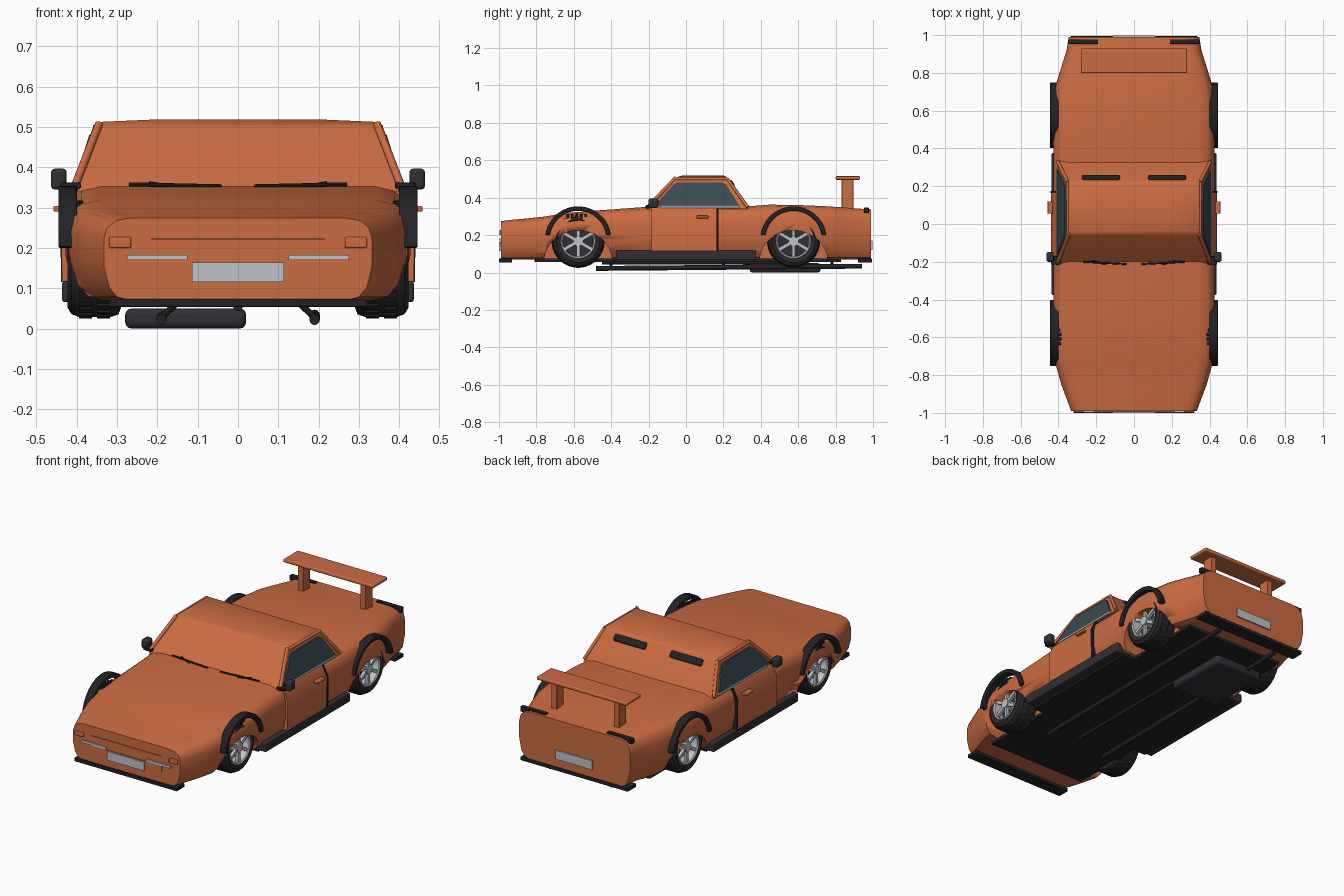
import bpy, bmesh
from math import sin, cos, pi, radians
from mathutils import Vector, Matrix

cube = bpy.data.objects.get("Cube")
if cube:
    bpy.data.objects.remove(cube, do_unlink=True)


def material(name, r, g, b):
    m = bpy.data.materials.new(name)
    m.use_nodes = True
    m.diffuse_color = (r, g, b, 1)
    m.node_tree.nodes["Principled BSDF"].inputs["Base Color"].default_value = (r, g, b, 1)
    return m


orange = material("orange paint", .60, .15, .055)
black = material("black trim", .016, .016, .019)
rubber = material("tyre rubber", .022, .022, .024)
charcoal = material("charcoal plastic", .03, .029, .036)
glass = material("dark glass", .04, .07, .085)
silver = material("silver", .52, .55, .58)


def add(name, bm, mat, mirror=False, bevel=0, y=0):
    bmesh.ops.recalc_face_normals(bm, faces=bm.faces)
    me = bpy.data.meshes.new(name)
    bm.to_mesh(me)
    bm.free()
    me.materials.append(mat)
    me.shade_smooth()
    me.set_sharp_from_angle(angle=radians(35))
    ob = bpy.data.objects.new(name, me)
    ob.location.y = y
    bpy.context.collection.objects.link(ob)
    if mirror:
        ob.modifiers.new("mirror", 'MIRROR')
    if bevel:
        b = ob.modifiers.new("bevel", 'BEVEL')
        b.width, b.segments = bevel, 3
    return ob


def box(bm, x, y, z, spin=None):
    # Box from three (low, high) ranges
    mid = Vector([(a + b) / 2 for a, b in (x, y, z)])
    size = [b - a for a, b in (x, y, z)]
    mat = Matrix.Translation(mid) @ Matrix.Diagonal((*size, 1))
    bmesh.ops.create_cube(bm, size=1, matrix=spin @ mat if spin else mat)


def block(name, x, y, z, mat, mirror=False, bevel=0):
    bm = bmesh.new()
    box(bm, x, y, z)
    return add(name, bm, mat, mirror, bevel)


def prism(bm, points, push):
    # Closed outline extruded along a vector
    low = [bm.verts.new(p) for p in points]
    high = [bm.verts.new(Vector(p) + Vector(push)) for p in points]
    skin(bm, [low, high])


def skin(bm, rings):
    # Bridge rings and cap both ends
    for a, b in zip(rings, rings[1:]):
        for i in range(len(a)):
            j = (i + 1) % len(a)
            bm.faces.new((a[i], a[j], b[j], b[i]))
    bm.faces.new(rings[0])
    bm.faces.new(rings[-1])


def tube(bm, a, b, r, sides=12):
    a, b = Vector(a), Vector(b)
    turn = (b - a).to_track_quat('Z', 'Y').to_matrix().to_4x4()
    bmesh.ops.create_cone(bm, cap_ends=True, segments=sides, radius1=r, radius2=r,
                          depth=(b - a).length, matrix=Matrix.Translation((a + b) / 2) @ turn)


def lathe(bm, profile, steps=40):
    # Ring of (x, radius) outlines around the wheel axle
    rings = [[bm.verts.new((x, r * cos(t), axle_z + r * sin(t))) for x, r in profile]
             for t in (2 * pi * k / steps for k in range(steps))]
    n = len(profile)
    for k in range(steps):
        a, b = rings[k], rings[(k + 1) % steps]
        for i in range(n):
            bm.faces.new((a[i], a[(i + 1) % n], b[(i + 1) % n], b[i]))


axle_z, axles = .167, (-.577, .575)

# Body shell: one rounded cross-section swept through (y, half width, top)
section = [(.80, 0), (.9, .04), (.96, .16), (1, .42), (1, .74), (.975, .88), (.91, .965), (.8, 1)]
stations = [(-.99, .333, .275), (-.93, .355, .282), (-.85, .385, .289), (-.75, .413, .3), (-.65, .426, .318),
            (-.5, .428, .33), (-.2, .426, .352), (.33, .426, .354), (.45, .428, .363), (.62, .428, .36),
            (.74, .413, .355), (.83, .385, .349), (.92, .357, .342), (.99, .346, .338)]
bm = bmesh.new()
rings = []
for y, w, top in stations:
    half = [(w * u, .07 + t * (top - .07)) for u, t in section]
    loop = half + [(-x, z) for x, z in reversed(half)]
    rings.append([bm.verts.new((x, y, z)) for x, z in loop])
skin(bm, rings)
body = add("body_shell", bm, orange)

# Wheel openings
bm = bmesh.new()
for y in axles:
    for s in (-1, 1):
        bmesh.ops.create_cone(bm, cap_ends=True, segments=48, radius1=.165, radius2=.165, depth=.25,
                              matrix=Matrix.Translation((s * .405, y, .06)) @ Matrix.Diagonal((1, 1.1, 1, 1))
                              @ Matrix.Rotation(pi / 2, 4, 'Y'))
cutter = add("wheel_opening_cutter", bm, orange)
cutter.hide_render = True
cutter.hide_set(True)
cut = body.modifiers.new("wheel openings", 'BOOLEAN')
cut.object, cut.operation, cut.solver = cutter, 'DIFFERENCE', 'EXACT'

# Cabin with pillars, side windows and sill strips
bm = bmesh.new()
tiers = [(.405, -.21, .335, .34), (.355, -.06, .228, .50), (.338, -.04, .212, .513), (.2, -.02, .2, .519)]
skin(bm, [[bm.verts.new(p) for p in ((w, a, z), (w, b, z), (-w, b, z), (-w, a, z))] for w, a, b, z in tiers])
add("cabin", bm, orange)
bm = bmesh.new()
tube(bm, (.345, -.055, .507), (.408, -.21, .345), .01)
tube(bm, (.35, .222, .5), (.404, .33, .35), .009)
tube(bm, (.35, -.055, .5), (.352, .222, .5), .008)
add("roof_pillars", bm, orange, True)


def side_x(z):
    return .408 - (z - .34) * .3125


bm = bmesh.new()
outline = [(-.165, .358), (-.13, .4), (-.065, .472), (-.045, .482), (.195, .482), (.215, .47), (.285, .358)]
prism(bm, [(side_x(z) - .004, y, z) for y, z in outline], (.009, 0, 0))
add("side_window", bm, glass, True)
block("window_sill_strip", (.39, .412), (-.14, .29), (.345, .358), silver, True, .003)

# Doors with rear seam and handle
door = [(.39, .115), (.437, .115), (.439, .285), (.412, .343), (.385, .343)]
bm = bmesh.new()
prism(bm, [(x, -.185, z) for x, z in door], (0, .35, 0))
add("door", bm, orange, True, .003)
bm = bmesh.new()
prism(bm, [(x + .002, .165, z) for x, z in door], (0, .01, 0))
add("door_seam", bm, black, True)
block("door_handle", (.43, .458), (.055, .12), (.29, .304), orange, True, .004)

# Sills, floor and bumper lips
block("side_sill", (.34, .436), (-.375, .375), (.066, .118), charcoal, True, .006)
block("floor_panel", (-.385, .385), (-.37, .37), (.055, .075), black)
block("floor_panel_ends", (-.31, .31), (-.81, .83), (.056, .074), black)
block("front_lip", (-.32, .32), (-1, -.93), (.054, .074), black, bevel=.003)
block("rear_lip", (-.335, .335), (.92, .995), (.054, .074), black, bevel=.003)

# Wheel arch flares
for y, end in zip(axles, ("front", "rear")):
    bm = bmesh.new()
    arc = [radians(8 + 164 * k / 24) for k in range(25)]
    skin(bm, [[bm.verts.new((x, r * cos(t), .178 + r * sin(t)))
               for x, r in ((.40, .152), (.445, .152), (.445, .176), (.40, .176))] for t in arc])
    add(end + "_arch_flare", bm, black, True, .004, y)

# Wheels: tyre with tread blocks, rim, spokes and brake disc
tyre = [(.30, .092), (.29, .115), (.297, .132), (.315, .138), (.395, .138), (.413, .131), (.423, .115), (.415, .092)]
rim = [(.31, .094), (.416, .094), (.42, .09), (.416, .083), (.36, .08), (.31, .08)]
for y, end in zip(axles, ("front", "rear")):
    bm = bmesh.new()
    lathe(bm, tyre)
    for k in range(30):
        for row, lean in ((.318, 0), (.362, .5)):
            spin = Matrix.Translation((0, 0, axle_z)) @ Matrix.Rotation(2 * pi * (k + lean) / 30, 4, 'X')
            box(bm, (row, row + .032), (-.009, .009), (.13, .1415), spin)
    add(end + "_tyre", bm, rubber, True, y=y)
    bm = bmesh.new()
    lathe(bm, rim)
    for k in range(6):
        spin = Matrix.Translation((0, 0, axle_z)) @ Matrix.Rotation(pi * k / 3, 4, 'X')
        box(bm, (.395, .412), (-.009, .009), (.01, .086), spin)
    tube(bm, (.37, 0, axle_z), (.418, 0, axle_z), .026, 24)
    add(end + "_rim", bm, silver, True, y=y)
    bm = bmesh.new()
    tube(bm, (.30, 0, axle_z), (.365, 0, axle_z), .081, 32)
    add(end + "_brake_disc", bm, charcoal, True, y=y)

# Mirrors
block("mirror_housing", (.425, .464), (-.2, -.148), (.345, .397), charcoal, True, .01)
block("mirror_arm", (.39, .44), (-.215, -.17), (.348, .362), black, True, .003)

# Fender louvres
bm = bmesh.new()
for k in range(5):
    y = -.64 + k * .024
    box(bm, (.385, .424 - abs(k - 2) * .004), (y, y + .015), (.285, .318 - abs(k - 2) * .003))
add("fender_louvres", bm, black, True, .002)

# Wipers and rear window vents
bm = bmesh.new()
tube(bm, (.04, -.212, .353), (.27, -.2, .358), .005, 8)
tube(bm, (.15, -.215, .35), (.22, -.195, .362), .004, 8)
add("wiper", bm, black, True)
bm = bmesh.new()
tilt = Matrix.Translation((0, .243, .475)) @ Matrix.Rotation(radians(-56), 4, 'X')
box(bm, (.075, .275), (-.019, .019), (-.008, .012), tilt)
add("rear_window_vent", bm, black, True, .009)

# Rear wing
block("wing_blade", (-.28, .28), (.8, .93), (.496, .515), orange, bevel=.006)
block("wing_post", (.178, .212), (.832, .895), (.335, .5), orange, True, .003)

# Nose: headlamp covers, light strips, grooves and number plate
block("headlamp_cover", (.265, .32), (-.997, -.98), (.2, .227), orange, True, .004)
block("front_light_strip", (.125, .275), (-.997, -.98), (.17, .183), silver, True)
block("front_plate", (-.114, .114), (-1, -.98), (.115, .164), silver)
block("nose_trim", (-.215, .215), (-.994, -.98), (.22, .223), orange)
block("nose_panel", (-.22, .22), (-.993, -.98), (.137, .168), orange)

# Tail: lamps and number plate
block("tail_lamp", (.19, .348), (.953, .978), (.318, .347), black, True, .003)
block("rear_plate", (-.115, .115), (.98, .998), (.12, .17), silver)

# Underside: tank, exhaust pipes and hangers
block("fuel_tank", (-.28, .02), (.34, .72), (0, .05), charcoal, bevel=.016)
bm = bmesh.new()
tube(bm, (.19, -.48, .022), (.19, .94, .034), .013)
for y in (-.4, .2, .78):
    tube(bm, (.19, y, .028), (.155, y, .06), .008, 8)
add("exhaust_pipe", bm, black, True)
bm = bmesh.new()
tube(bm, (0, -.45, .055), (0, .5, .055), .012)
add("drive_shaft", bm, black)
